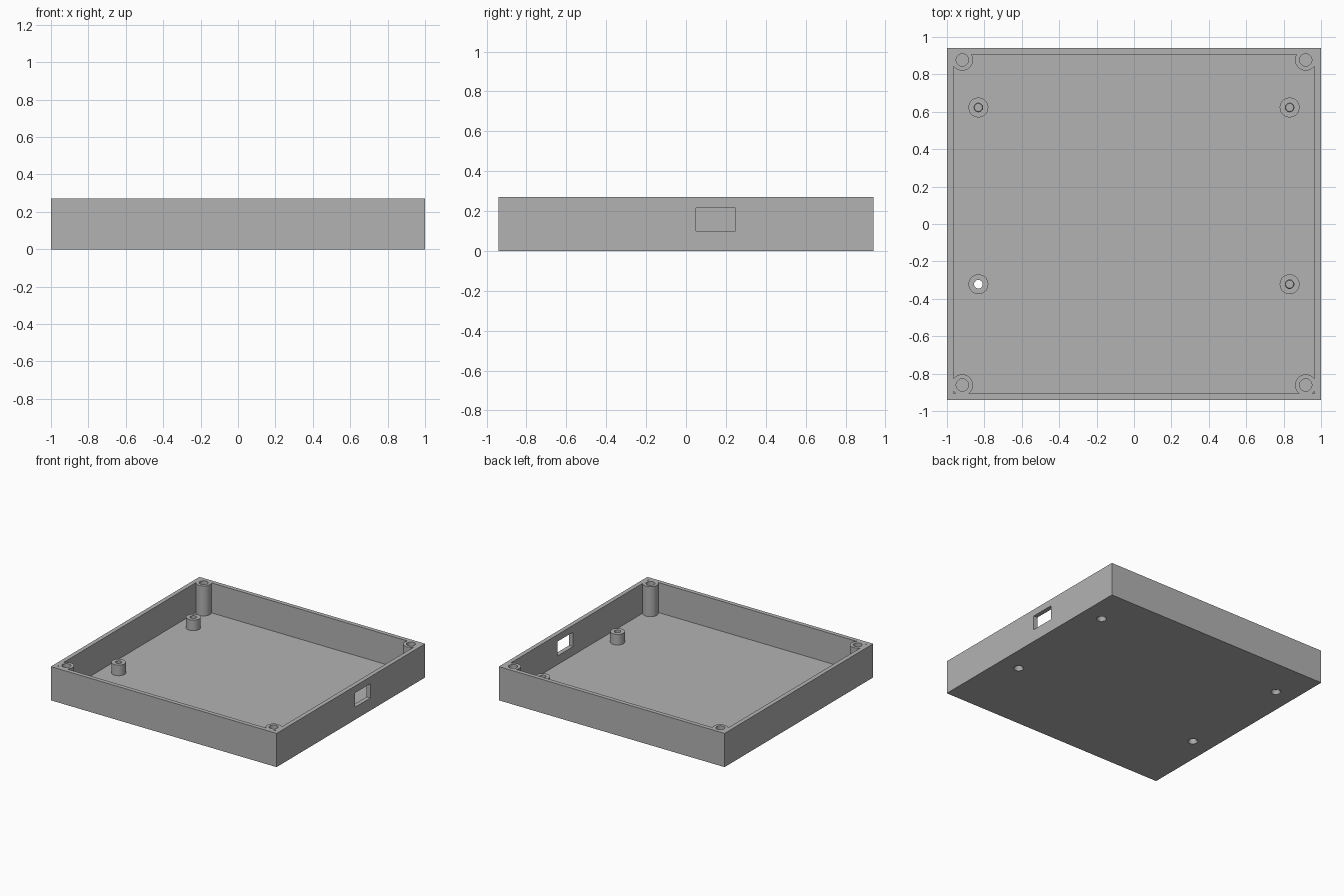
import bpy
import math

if "Cube" in bpy.data.objects:
    bpy.data.objects.remove(bpy.data.objects["Cube"], do_unlink=True)

HEIGHT = 0.27
FLOOR = 0.03
STANDOFF_TOP = 0.115
POSTS = [(sx * 0.918, y) for sx in (-1, 1) for y in (-0.861, 0.877)]
STANDOFFS = [(sx * 0.832, y) for sx in (-1, 1) for y in (-0.322, 0.623)]


def box(name, x, y, z):
    """Box from (low, high) ranges on each axis."""
    ranges = (x, y, z)
    bpy.ops.mesh.primitive_cube_add(size=1, location=[sum(r) / 2 for r in ranges])
    obj = bpy.context.object
    obj.name = name
    obj.scale = [r[1] - r[0] for r in ranges]
    bpy.ops.object.transform_apply(location=True, rotation=False, scale=True)
    return obj


def cone(name, at, r_low, r_high, z_low, z_high):
    bpy.ops.mesh.primitive_cone_add(
        vertices=48, radius1=r_low, radius2=r_high, depth=z_high - z_low,
        location=(at[0], at[1], (z_low + z_high) / 2))
    obj = bpy.context.object
    obj.name = name
    bpy.ops.object.transform_apply(location=True, rotation=False, scale=False)
    return obj


def cut(target, cutter):
    """Subtract the cutter from the target and discard it."""
    cutter.hide_render = True
    mod = target.modifiers.new("cut", "BOOLEAN")
    mod.operation = "DIFFERENCE"
    mod.solver = "EXACT"
    mod.object = cutter
    bpy.context.view_layer.objects.active = target
    bpy.ops.object.modifier_apply(modifier=mod.name)
    bpy.data.objects.remove(cutter, do_unlink=True)


# Cavity: the hollow of the tray, minus the posts and standoffs that stay solid
cavity = box("cavity", (-0.965, 0.965), (-0.906, 0.906), (FLOOR, HEIGHT + 0.1))
for at in POSTS:
    cut(cavity, cone("corner_post", at, 0.057, 0.057, FLOOR - 0.1, HEIGHT + 0.2))
for at in STANDOFFS:
    cut(cavity, cone("standoff", at, 0.053, 0.053, FLOOR - 0.1, STANDOFF_TOP))

# Tray body
tray = box("enclosure_tray", (-1, 1), (-0.94, 0.94), (0, HEIGHT))
cut(tray, cavity)

# Connector opening in the side wall
cut(tray, box("connector_opening", (0.9, 1.1), (0.05, 0.247), (0.10, 0.215)))

# Blind screw holes in the corner posts
for at in POSTS:
    cut(tray, cone("post_hole", at, 0.033, 0.033, FLOOR + 0.01, HEIGHT + 0.1))

# Through holes in the standoffs, countersunk from below
for at in STANDOFFS:
    cut(tray, cone("through_hole", at, 0.023, 0.023, -0.1, HEIGHT))
    cut(tray, cone("countersink", at, 0.045, 0.021, -0.015, 0.03))

# Colour and shading
grey = bpy.data.materials.new("plain grey")
grey.use_nodes = True
colour = (0.45, 0.45, 0.45, 1)
grey.diffuse_color = colour
grey.node_tree.nodes["Principled BSDF"].inputs["Base Color"].default_value = colour
tray.data.materials.clear()
tray.data.materials.append(grey)

bpy.ops.object.select_all(action="DESELECT")
tray.select_set(True)
bpy.context.view_layer.objects.active = tray
bpy.ops.object.shade_smooth_by_angle(angle=math.radians(30))
